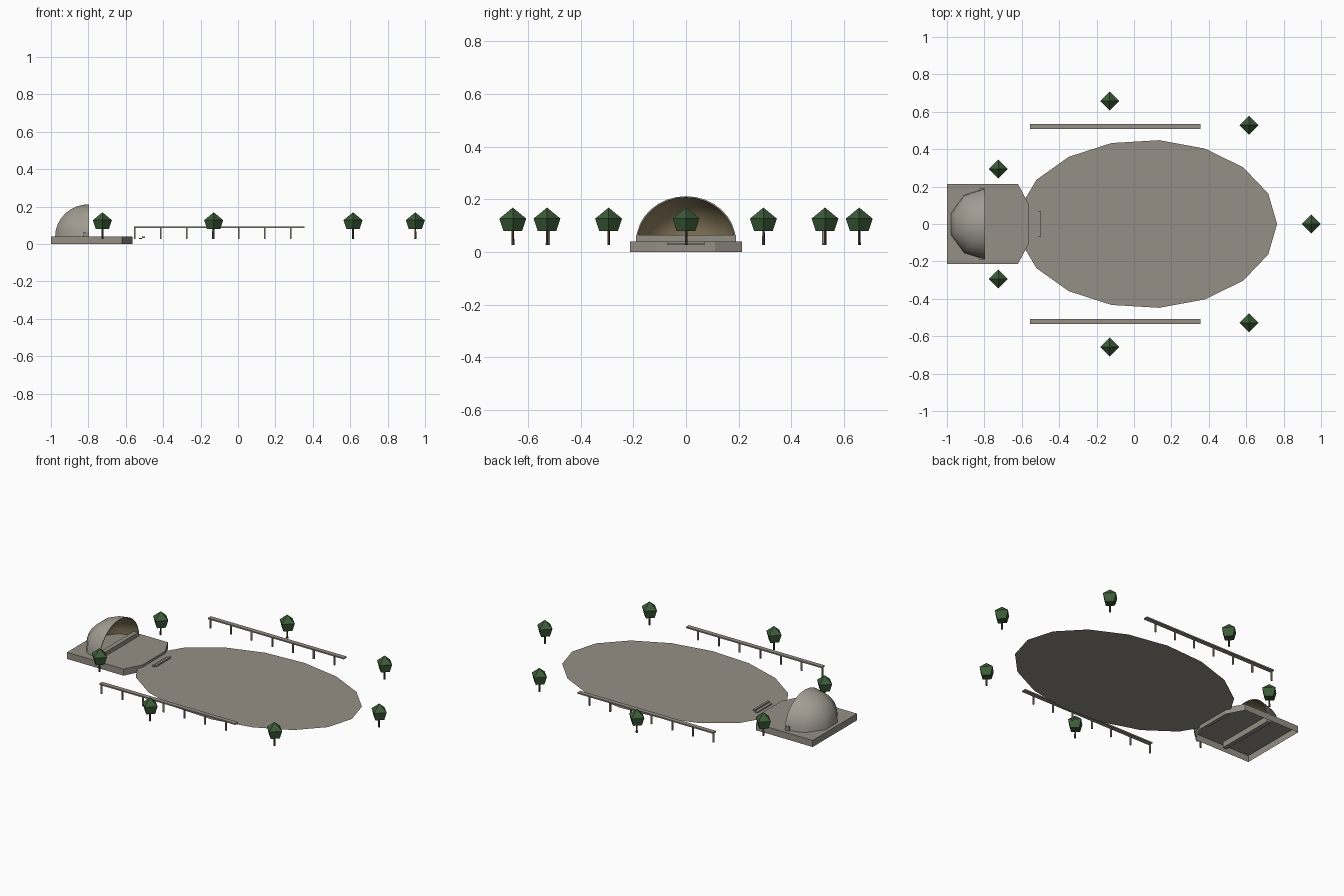
import bpy, bmesh
from math import sin, cos, pi, radians
from mathutils import Vector, Matrix

cube = bpy.data.objects.get("Cube")
if cube:
    bpy.data.objects.remove(cube)


def material(name, rgb):
    m = bpy.data.materials.new(name)
    m.use_nodes = True
    m.diffuse_color = (*rgb, 1)
    m.node_tree.nodes["Principled BSDF"].inputs["Base Color"].default_value = (*rgb, 1)
    return m


STONE = material("stone", (0.30, 0.275, 0.235))
SHELL = material("shell_plaster", (0.36, 0.335, 0.29))
LINING = material("ochre_lining", (0.28, 0.22, 0.12))
LEAF = material("leaf_green", (0.045, 0.105, 0.04))
BARK = material("bark_brown", (0.08, 0.05, 0.03))

GROUND = 0.026


def finish(name, bm, mat, smooth=False):
    mesh = bpy.data.meshes.new(name)
    bm.to_mesh(mesh)
    bm.free()
    mesh.materials.append(mat)
    ob = bpy.data.objects.new(name, mesh)
    bpy.context.collection.objects.link(ob)
    if smooth:
        mesh.shade_smooth()
    return ob


def add_box(bm, x0, x1, y0, y1, z0, z1):
    size = (x1 - x0, y1 - y0, z1 - z0)
    mid = Vector((x0 + x1, y0 + y1, z0 + z1)) / 2
    bmesh.ops.create_cube(bm, size=1, matrix=Matrix.Translation(mid) @ Matrix.Diagonal((*size, 1)))


def box(name, mat, *bounds):
    bm = bmesh.new()
    add_box(bm, *bounds)
    return finish(name, bm, mat)


# Stage platform: chamfered slab, open underneath
bm = bmesh.new()
half = [(-1, 0.213), (-0.62, 0.213), (-0.565, 0.11)]
outline = half + [(x, -y) for x, y in reversed(half)]
low = [bm.verts.new((x, y, 0)) for x, y in outline]
top = [bm.verts.new((x, y, 0.04)) for x, y in outline]
bm.faces.new(top)
for i in range(len(outline)):
    j = (i + 1) % len(outline)
    bm.faces.new((low[i], low[j], top[j], top[i]))
bmesh.ops.recalc_face_normals(bm, faces=bm.faces)
finish("stage_platform", bm, STONE)

# Raised sill across the mouth of the shell
box("stage_sill", STONE, -0.825, -0.797, -0.19, 0.19, 0.005, 0.065)


# Half dome open towards +x
def half_dome(name, mat, radius, height, inward):
    bm = bmesh.new()
    rings = 8
    apex = bm.verts.new((-0.797, 0, 0.04 + height))
    cols = []
    for k in range(6):
        a = radians(90 + 36 * k)
        cols.append([bm.verts.new((-0.797 + radius * cos(a) * cos(t),
                                   radius * sin(a) * cos(t),
                                   0.04 + height * sin(t)))
                     for t in (r * pi / 2 / rings for r in range(rings))])
    for a, b in zip(cols, cols[1:]):
        for r in range(rings - 1):
            bm.faces.new((a[r], b[r], b[r + 1], a[r + 1]))
        bm.faces.new((a[-1], b[-1], apex))
    if inward:
        bmesh.ops.reverse_faces(bm, faces=bm.faces)
    return finish(name, bm, mat, smooth=True)


half_dome("shell_outside", SHELL, 0.19, 0.172, False)
half_dome("shell_lining", LINING, 0.185, 0.167, True)

# Rim closing the gap between the shell skins
bm = bmesh.new()
arc = [i * pi / 16 for i in range(17)]
edges = [[bm.verts.new((-0.797, ry * cos(t), 0.04 + rz * sin(t))) for t in arc]
         for ry, rz in ((0.19, 0.172), (0.185, 0.167))]
for i in range(16):
    bm.faces.new((edges[0][i], edges[0][i + 1], edges[1][i + 1], edges[1][i]))
finish("shell_rim", bm, SHELL)

# Oval audience floor
bm = bmesh.new()
bm.faces.new([bm.verts.new((0.07 + 0.695 * cos(i * 2 * pi / 17),
                            0.45 * sin(i * 2 * pi / 17), GROUND)) for i in range(17)])
finish("oval_floor", bm, STONE)

# Two small steps in front of the stage
box("lower_step", STONE, -0.53, -0.512, -0.07, 0.07, GROUND, 0.032)
box("upper_step", STONE, -0.512, -0.498, -0.07, 0.07, 0.032, 0.04)

# Long side canopies on thin posts
for side, name in ((1, "left"), (-1, "right")):
    y = side * 0.521
    box(name + "_canopy_beam", STONE, -0.557, 0.355, y - 0.0135, y + 0.0135, 0.084, 0.092)
    bm = bmesh.new()
    for i in range(7):
        x = -0.551 + 0.139 * i
        add_box(bm, x - 0.004, x + 0.004, y - 0.004, y + 0.004, GROUND, 0.085)
    finish(name + "_canopy_posts", bm, STONE)


# Trees: faceted four-sided crown on a slim trunk
def tree(label, x, y):
    bm = bmesh.new()
    tip = bm.verts.new((x, y, 0.169))
    wide, base = [[bm.verts.new((x + r * cos(i * pi / 2), y + r * sin(i * pi / 2), z))
                   for i in range(4)] for r, z in ((0.051, 0.127), (0.035, 0.079))]
    for i in range(4):
        j = (i + 1) % 4
        bm.faces.new((wide[i], wide[j], tip))
        bm.faces.new((base[i], base[j], wide[j], wide[i]))
    bm.faces.new(base[::-1])
    finish("tree_crown_" + label, bm, LEAF)
    bm = bmesh.new()
    bmesh.ops.create_cone(bm, cap_ends=True, segments=5, radius1=0.006, radius2=0.005,
                          depth=0.056, matrix=Matrix.Translation((x, y, GROUND + 0.028)))
    finish("tree_trunk_" + label, bm, BARK)


for spot, x, y in (("stage", -0.725, 0.294), ("middle", -0.13, 0.658), ("far", 0.615, 0.528)):
    tree(spot + "_left", x, y)
    tree(spot + "_right", x, -y)
tree("end", 0.948, 0)
